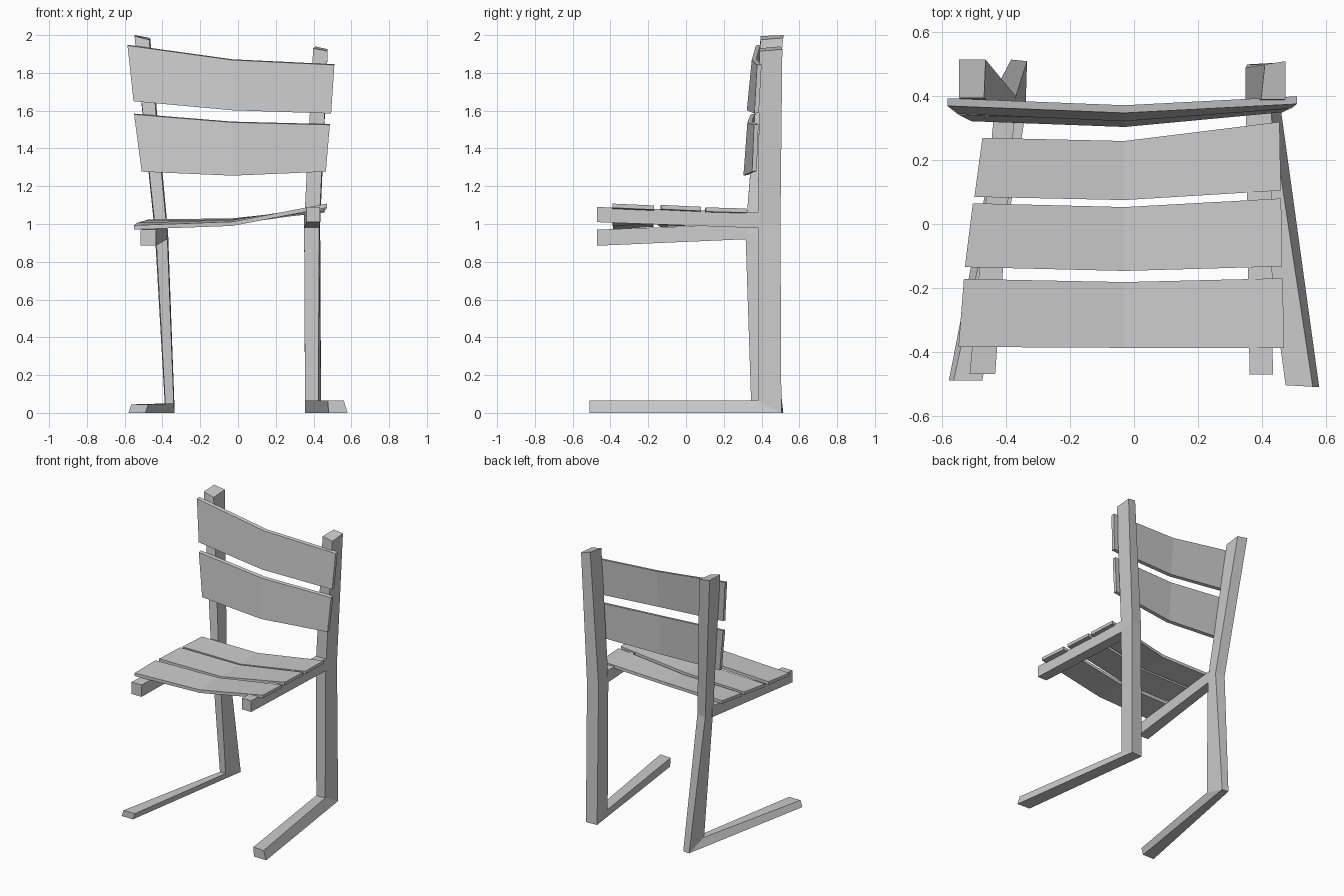
import bpy, bmesh
from mathutils import Vector


def loft(name, rings):
    """Skin a row of four-cornered sections and cap both ends."""
    bm = bmesh.new()
    vs = [[bm.verts.new(p) for p in ring] for ring in rings]
    for a, b in zip(vs, vs[1:]):
        for i in range(4):
            j = (i + 1) % 4
            bm.faces.new((a[i], a[j], b[j], b[i]))
    bm.faces.new(vs[0])
    bm.faces.new(vs[-1])
    bmesh.ops.recalc_face_normals(bm, faces=bm.faces)
    me = bpy.data.meshes.new(name)
    bm.to_mesh(me)
    bm.free()
    ob = bpy.data.objects.new(name, me)
    bpy.context.collection.objects.link(ob)
    return ob


def slat(name, edge_a, edge_b, offset):
    """Bent board: two three-point long edges, thickened by an offset."""
    off = Vector(offset)
    loft(name, [(Vector(a), Vector(b), Vector(b) + off, Vector(a) + off)
                for a, b in zip(edge_a, edge_b)])


def end(x0, x1, y, z0, z1):
    """Upright rectangular section of a seat rail."""
    return [(x0, y, z0), (x1, y, z0), (x1, y, z1), (x0, y, z1)]


# side frames: foot tip, floor corner, knee at seat height, top
loft("left_frame", [
    [(-.565, -.49, .045), (-.475, -.49, .045), (-.49, -.49, 0), (-.58, -.49, 0)],
    [(-.385, .345, .05), (-.34, .345, .05), (-.335, .51, 0), (-.385, .515, 0)],
    [(-.435, .315, .95), (-.375, .315, .95), (-.37, .40, .95), (-.44, .41, .95)],
    [(-.548, .395, 1.995), (-.47, .395, 1.975), (-.465, .515, 1.985), (-.548, .515, 2.0)],
])
loft("right_frame", [
    [(.56, -.51, .065), (.475, -.505, .065), (.48, -.505, 0), (.58, -.51, 0)],
    [(.425, .38, .065), (.355, .38, .065), (.355, .5, 0), (.44, .505, 0)],
    [(.43, .38, 1.0), (.35, .38, 1.0), (.35, .49, 1.0), (.435, .50, 1.0)],
    [(.475, .39, 1.915), (.398, .39, 1.93), (.41, .50, 1.94), (.475, .51, 1.925)],
])

# seat rails
loft("left_seat_rail", [end(-.515, -.435, -.47, .885, .97), end(-.44, -.375, .33, .92, 1.0)])
loft("right_seat_rail", [end(.362, .435, -.472, 1.01, 1.09), end(.35, .43, .39, .978, 1.062)])

# seat slats, front to back (top surface edges)
down = (0, 0, -.022)
slat("front_seat_slat",
     [(-.55, -.385, .993), (-.03, -.388, 1.012), (.47, -.388, 1.108)],
     [(-.533, -.172, 1.007), (-.03, -.182, 1.022), (.466, -.17, 1.098)], down)
slat("middle_seat_slat",
     [(-.53, -.135, 1.005), (-.03, -.147, 1.015), (.463, -.133, 1.101)],
     [(-.505, .065, 1.017), (-.03, .053, 1.025), (.461, .08, 1.091)], down)
slat("rear_seat_slat",
     [(-.50, .085, 1.015), (-.03, .075, 1.02), (.46, .105, 1.088)],
     [(-.475, .27, 1.024), (-.03, .26, 1.03), (.456, .32, 1.082)], down)

# backrest slats (front surface edges, top then bottom)
back = (0, .024, .004)
slat("upper_back_slat",
     [(-.585, .37, 1.945), (-.03, .348, 1.868), (.51, .376, 1.842)],
     [(-.553, .345, 1.65), (-.03, .322, 1.602), (.493, .362, 1.585)], back)
slat("lower_back_slat",
     [(-.55, .342, 1.58), (-.03, .325, 1.538), (.486, .36, 1.525)],
     [(-.51, .322, 1.277), (-.03, .304, 1.256), (.465, .35, 1.277)], back)
